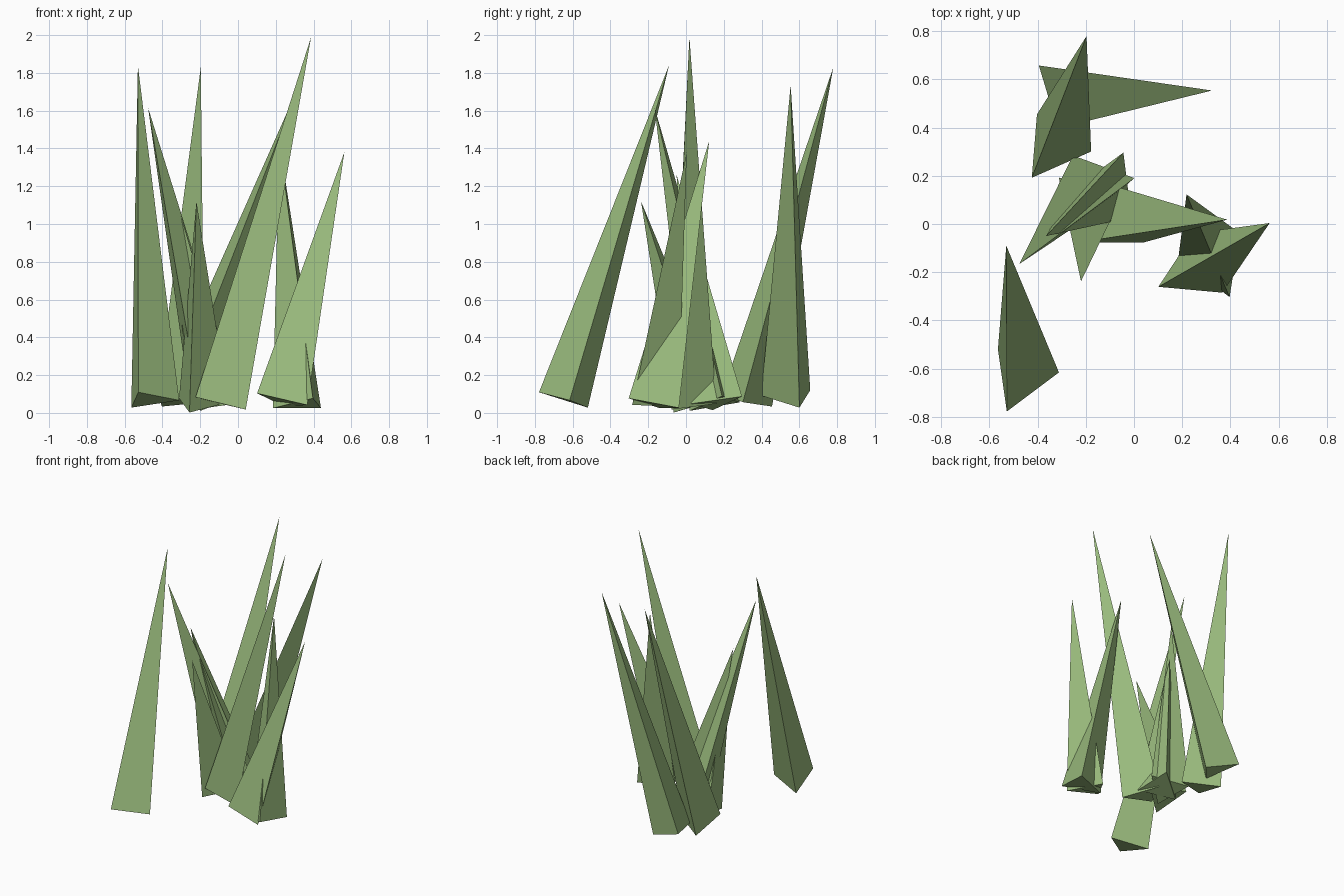
import bpy, bmesh
from math import cos, sin, radians, tau
from mathutils import Vector

if "Cube" in bpy.data.objects:
    bpy.data.objects.remove(bpy.data.objects["Cube"])

green = bpy.data.materials.new("grass_green")
green.diffuse_color = (0.33, 0.51, 0.21, 1)
green.use_nodes = True
green.node_tree.nodes["Principled BSDF"].inputs["Base Color"].default_value = green.diffuse_color


def blade(name, base, tip, roll, radius=0.158):
    """Three-sided spike: triangular base square to the base-to-tip axis."""
    base, tip = Vector(base), Vector(tip)
    axis = (tip - base).normalized()
    # roll is the compass angle (from above) of the first base corner
    a = radians(roll)
    u = Vector((cos(a), sin(a), 0))
    u.z = -(u.x * axis.x + u.y * axis.y) / axis.z
    u.normalize()
    v = axis.cross(u)
    bm = bmesh.new()
    ring = [bm.verts.new(base + radius * (u * cos(k * tau / 3) + v * sin(k * tau / 3)))
            for k in range(3)]
    top = bm.verts.new(tip)
    bm.faces.new(ring[::-1])
    for k in range(3):
        bm.faces.new((ring[k], ring[(k + 1) % 3], top))
    mesh = bpy.data.meshes.new(name)
    bm.to_mesh(mesh)
    bm.free()
    mesh.materials.append(green)
    bpy.context.collection.objects.link(bpy.data.objects.new(name, mesh))


# Base centre, tip, roll of each blade in the tuft
blades = [
    ((-0.468, -0.638, 0.068), (-0.53, -0.09, 1.84), 8),     # front left
    ((-0.335, 0.316, 0.065), (-0.197, 0.78, 1.83), 354.5),  # back left
    ((-0.285, 0.552, 0.08), (0.324, 0.554, 1.735), 19),     # back, leaning right
    ((-0.092, 0.003, 0.05), (0.387, 0.018, 1.99), 90),      # tallest, centre
    ((-0.15, 0.165, 0.052), (-0.476, -0.166, 1.615), 9.5),  # centre, leaning left
    ((-0.207, 0.079, 0.045), (-0.22, -0.238, 1.12), 11),    # shortest, leaning front
    ((-0.104, 0.155, 0.05), (-0.365, -0.05, 1.26), 67),     # centre, inner
    ((0.34, -0.16, 0.043), (0.218, 0.123, 1.44), 51),       # right, upright
    ((0.238, -0.195, 0.06), (0.563, 0.004, 1.38), 87),      # right, leaning out
]
for i, (base, tip, roll) in enumerate(blades, 1):
    blade(f"grass_blade_{i}", base, tip, roll)
